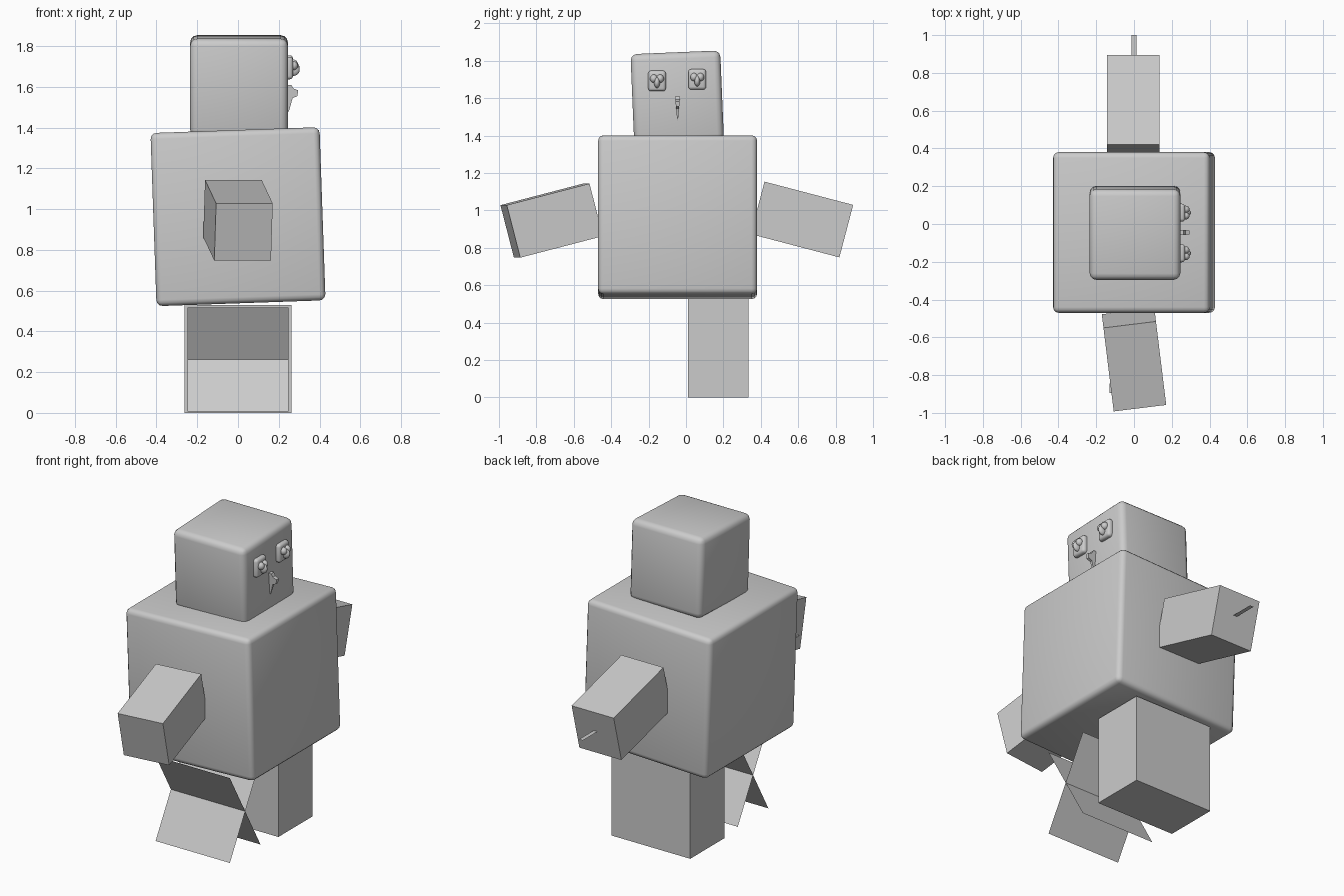
import bpy, bmesh, math
from mathutils import Matrix, Vector

if "Cube" in bpy.data.objects:
    bpy.data.objects.remove(bpy.data.objects["Cube"], do_unlink=True)

grey = bpy.data.materials.new("plain grey")
grey.use_nodes = True
grey.diffuse_color = (0.6, 0.6, 0.6, 1)
grey.node_tree.nodes["Principled BSDF"].inputs["Base Color"].default_value = (0.6, 0.6, 0.6, 1)


def finish(bm, name, loc=(0, 0, 0), rot=(0, 0, 0)):
    mesh = bpy.data.meshes.new(name)
    bm.to_mesh(mesh)
    bm.free()
    mesh.materials.append(grey)
    obj = bpy.data.objects.new(name, mesh)
    bpy.context.collection.objects.link(obj)
    obj.location = loc
    obj.rotation_euler = [math.radians(a) for a in rot]
    return obj


def smooth(obj, angle=40):
    bpy.ops.object.select_all(action="DESELECT")
    obj.select_set(True)
    bpy.context.view_layer.objects.active = obj
    bpy.ops.object.shade_smooth_by_angle(angle=math.radians(angle))


def box(name, size, loc, rot=(0, 0, 0), bevel=0):
    bm = bmesh.new()
    bmesh.ops.create_cube(bm, size=1, matrix=Matrix.Diagonal((*size, 1)))
    if bevel:
        bmesh.ops.bevel(bm, geom=bm.edges[:], offset=bevel, segments=3,
                        profile=0.5, affect="EDGES")
    obj = finish(bm, name, loc, rot)
    if bevel:
        smooth(obj)
    return obj


def sheet(name, width, length, loc, rot=(0, 0, 0)):
    bm = bmesh.new()
    bmesh.ops.create_grid(bm, x_segments=1, y_segments=1, size=0.5,
                          matrix=Matrix.Diagonal((width, length, 1, 1)))
    return finish(bm, name, loc, rot)


def ball(name, scale, loc):
    bm = bmesh.new()
    bmesh.ops.create_uvsphere(bm, u_segments=16, v_segments=10, radius=1,
                              matrix=Matrix.Diagonal((*scale, 1)))
    obj = finish(bm, name, loc)
    smooth(obj, 60)
    return obj


# Body and head: slightly tilted rounded cubes
box("body", (0.83, 0.85, 0.85), (0, -0.045, 0.963), (0, -2, 0), 0.03)
box("head", (0.48, 0.48, 0.48), (0.005, -0.047, 1.605), (2.4, 0, 0), 0.035)

# Arms, drooping outwards
box("right_arm", (0.28, 0.46, 0.29), (0.0, -0.718, 0.945), (14.5, 0, 7))
box("left_arm", (0.28, 0.49, 0.29), (-0.004, 0.62, 0.951), (-14.7, 0, 0))

# Paper-thin strips poking out of the arms
sheet("left_arm_strip", 0.025, 0.3, (0, 0.85, 0.9))
sheet("right_arm_strip", 0.06, 0.05, (-0.1, -0.87, 0.84))

# Solid leg, and a leg of two crossed sheets
box("left_leg", (0.525, 0.325, 0.53), (0, 0.172, 0.265))
for name, tilt in (("front", 1), ("back", -1)):
    sheet("right_leg_sheet_" + name, 0.495, 0.588, (0, -0.285, 0.263), (60.3 * tilt, 0, 0))

# Eyes: rounded frame with a lump of two lobes and a point
for side, y, z in (("right", -0.155, 1.692), ("left", 0.06, 1.70)):
    box(side + "_eye_frame", (0.05, 0.095, 0.11), (0.245, y, z), bevel=0.016)
    for d in (-1, 1):
        ball(side + "_eye_lobe", (0.022, 0.02, 0.022), (0.272, y + d * 0.017, z + 0.012))
    ball(side + "_eye_point", (0.03, 0.016, 0.03), (0.273, y, z - 0.008))

# Beak: hooked profile, thick at the top and narrowing downwards
profile = [(0.23, 1.61), (0.262, 1.61), (0.272, 1.592), (0.295, 1.583),
           (0.292, 1.555), (0.268, 1.545), (0.25, 1.48), (0.23, 1.48)]
bm = bmesh.new()
sides = []
for d in (-1, 1):
    sides.append([bm.verts.new((x, d * (0.002 + 0.09 * (z - 1.48)), z)) for x, z in profile])
    bm.faces.new(sides[-1])
for i in range(len(profile)):
    j = (i + 1) % len(profile)
    bm.faces.new((sides[0][i], sides[0][j], sides[1][j], sides[1][i]))
bmesh.ops.recalc_face_normals(bm, faces=bm.faces[:])
finish(bm, "beak", (0, -0.045, 0))
